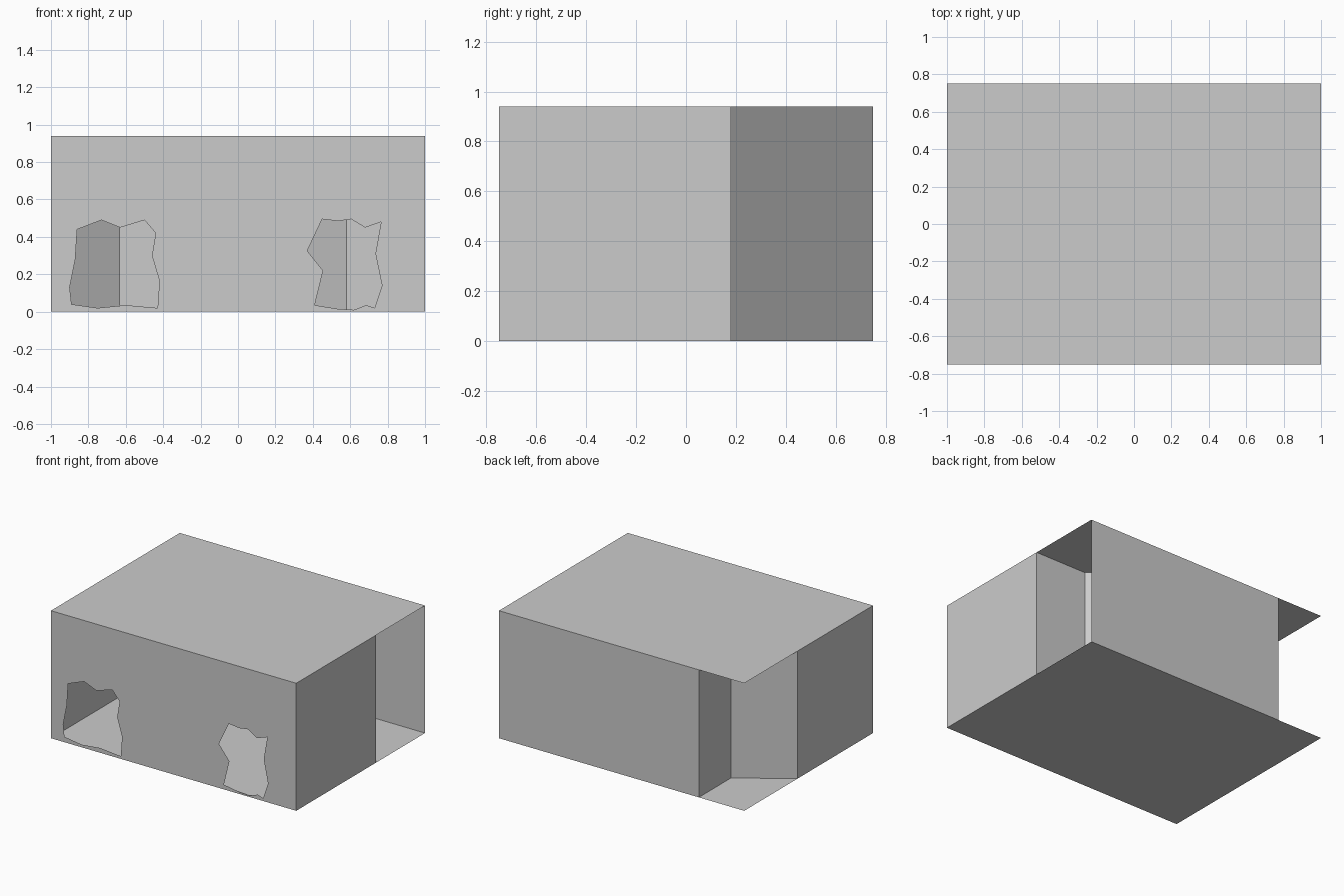
import bpy, bmesh

if "Cube" in bpy.data.objects:
    bpy.data.objects.remove(bpy.data.objects["Cube"])

W, D, H = 1.0, 0.75, 0.94


def finish(name, bm):
    mesh = bpy.data.meshes.new(name)
    bm.to_mesh(mesh)
    bm.free()
    obj = bpy.data.objects.new(name, mesh)
    bpy.context.collection.objects.link(obj)
    return obj


def wall(name, path):
    """Thin upright wall following a floor-plan path."""
    bm = bmesh.new()
    low = [bm.verts.new((x, y, 0)) for x, y in path]
    high = [bm.verts.new((x, y, H)) for x, y in path]
    for i in range(len(path) - 1):
        bm.faces.new((low[i], low[i + 1], high[i + 1], high[i]))
    return finish(name, bm)


def slab(name, z, up):
    """Full-size horizontal sheet."""
    bm = bmesh.new()
    pts = [(-W, -D), (W, -D), (W, D), (-W, D)]
    if not up:
        pts.reverse()
    bm.faces.new([bm.verts.new((x, y, z)) for x, y in pts])
    return finish(name, bm)


def holed_wall(name, y, outlines):
    """Flat wall facing -y: first outline is the border, the rest are holes."""
    bm = bmesh.new()
    edges = []
    for pts in outlines:
        vs = [bm.verts.new((x, y, z)) for x, z in pts]
        edges += [bm.edges.new((vs[i - 1], vs[i])) for i in range(len(vs))]
    bm.normal_update()
    bmesh.ops.triangle_fill(bm, edges=edges, use_beauty=True, normal=(0, -1, 0))
    return finish(name, bm)


# Floor and roof
slab("floor", 0, False)
slab("roof", H, True)

# Front wall with two ragged openings
left_hole = [(-.86, .44), (-.73, .49), (-.63, .45), (-.50, .49), (-.44, .42),
             (-.46, .30), (-.42, .165), (-.43, .02), (-.60, .035), (-.75, .02),
             (-.89, .04), (-.90, .13), (-.87, .28)]
right_hole = [(.45, .495), (.535, .485), (.605, .495), (.68, .45), (.765, .48),
              (.735, .31), (.77, .14), (.73, .02), (.685, .035), (.62, .01),
              (.535, .015), (.41, .035), (.455, .22), (.37, .325)]
border = [(-W, 0), (W, 0), (W, H), (-W, H)]
holed_wall("front_wall", -D, [border, left_hole, right_hole])

# Side and back walls
wall("right_wall", [(W, -D), (W, .18)])
wall("left_wall", [(-W, .13), (-W, -D)])
wall("back_wall", [(W, D), (-.63, D)])

# Angled recesses in the two back corners
wall("right_recess", [(W, .18), (.58, .18), (0, D)])
wall("left_recess", [(-.63, D), (-.63, .375), (-W, .13)])
